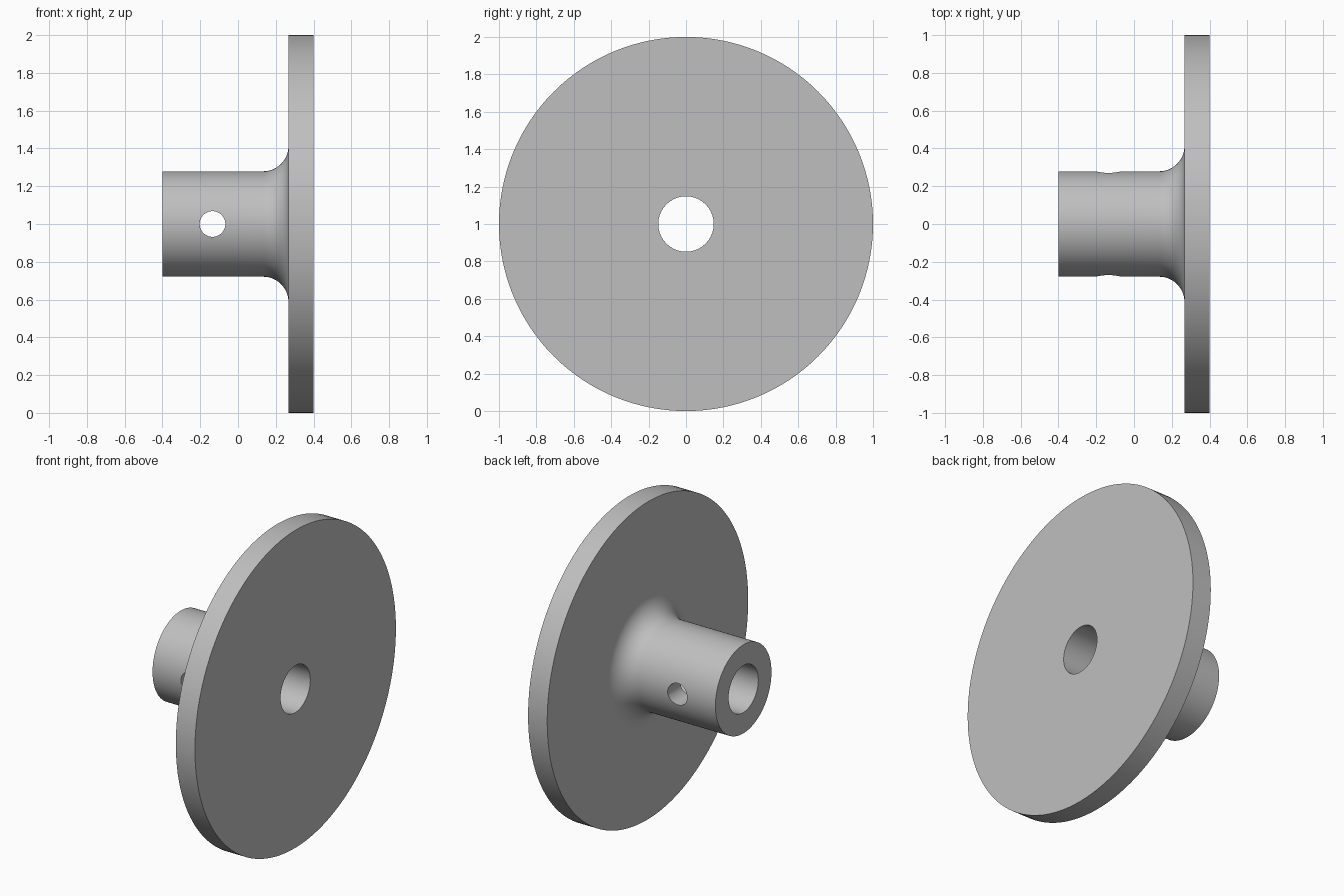
import bpy, bmesh, math
from mathutils import Matrix, Vector

if "Cube" in bpy.data.objects:
    bpy.data.objects.remove(bpy.data.objects["Cube"], do_unlink=True)

SEGMENTS = 128
CENTRE_Z = 1.0
BORE_R, HUB_R, DISC_R = 0.148, 0.279, 1.0
BACK_X, DISC_X, FRONT_X = -0.4, 0.267, 0.4
FILLET = 0.133
HOLE_X, HOLE_R = -0.135, 0.068

# Plain grey metal
metal = bpy.data.materials.new("grey metal")
metal.use_nodes = True
grey = (0.52, 0.52, 0.52, 1)
metal.diffuse_color = grey
metal.node_tree.nodes["Principled BSDF"].inputs["Base Color"].default_value = grey


def make_object(name, bm):
    bmesh.ops.recalc_face_normals(bm, faces=bm.faces)
    mesh = bpy.data.meshes.new(name)
    bm.to_mesh(mesh)
    bm.free()
    obj = bpy.data.objects.new(name, mesh)
    bpy.context.collection.objects.link(obj)
    mesh.materials.append(metal)
    return obj


def lathe(name, profile):
    """Turn a closed (x, radius) outline around the horizontal axle."""
    bm = bmesh.new()
    rings = []
    for i in range(SEGMENTS):
        a = math.tau * i / SEGMENTS
        rings.append([bm.verts.new((x, r * math.sin(a), CENTRE_Z + r * math.cos(a)))
                      for x, r in profile])
    n = len(profile)
    for i in range(SEGMENTS):
        a, b = rings[i], rings[(i + 1) % SEGMENTS]
        for j in range(n):
            k = (j + 1) % n
            bm.faces.new((a[j], a[k], b[k], b[j]))
    return make_object(name, bm)


# Outline: hub wall, concave fillet, disc rim, then back along the bore
margin = 0.1
near, far = HOLE_X - margin, HOLE_X + margin
profile = [(BACK_X, HUB_R), (near, HUB_R), (far, HUB_R)]
for i in range(13):
    a = math.pi / 2 * i / 12
    profile.append((DISC_X - FILLET + FILLET * math.sin(a),
                    HUB_R + FILLET - FILLET * math.cos(a)))
profile += [(DISC_X, DISC_R), (FRONT_X, DISC_R), (FRONT_X, BORE_R),
            (far, BORE_R), (near, BORE_R), (BACK_X, BORE_R)]
flange = lathe("flanged_hub", profile)

# Cross pin hole drilled through both hub walls
bm = bmesh.new()
drill = Matrix.Translation(Vector((HOLE_X, 0, CENTRE_Z))) @ Matrix.Rotation(math.pi / 2, 4, "X")
bmesh.ops.create_cone(bm, cap_ends=True, segments=48, radius1=HOLE_R, radius2=HOLE_R,
                      depth=1, matrix=drill)
cutter = make_object("pin_hole_cutter", bm)
cutter.hide_render = True

bpy.context.view_layer.objects.active = flange
flange.select_set(True)
cut = flange.modifiers.new("pin_hole", "BOOLEAN")
cut.operation = "DIFFERENCE"
cut.solver = "EXACT"
cut.object = cutter
bpy.ops.object.modifier_apply(modifier=cut.name)
bpy.data.objects.remove(cutter, do_unlink=True)

# Smooth curved walls, sharp rims
bpy.ops.object.select_all(action="DESELECT")
flange.select_set(True)
bpy.ops.object.shade_smooth_by_angle(angle=math.radians(30))
